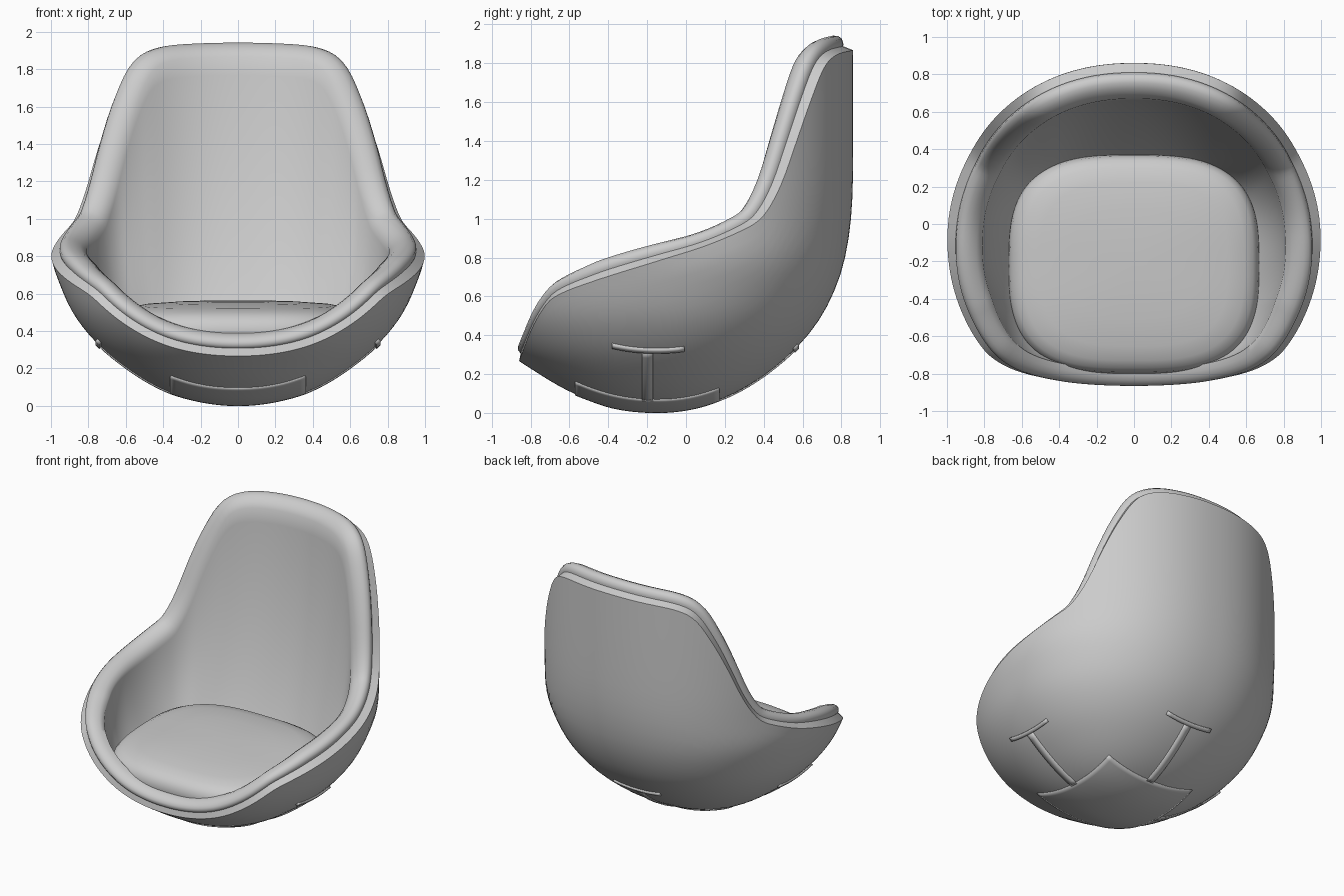
import bpy, bmesh
from math import sin, cos, pi, sqrt, radians
from mathutils import Vector

if "Cube" in bpy.data.objects:
    bpy.data.objects.remove(bpy.data.objects["Cube"])

COLS, ROWS = 192, 26
YC, Z0 = -0.15, 0.006
N_FRONT, N_BACK = 2.12, 2.17

# Bowl levels: height, half width, front y, back y
LEVELS = [(0, 0, -.15, -.15), (.02, .20, -.36, .04), (.06, .35, -.49, .17),
          (.10, .44, -.59, .26), (.20, .60, -.765, .42), (.33, .755, -.95, .57),
          (.48, .875, -1.07, .69), (.65, .955, -1.13, .775), (.80, 1.0, -1.15, .82),
          (1.0, 1.0, -1.15, .85), (1.25, 1.0, -1.15, .86), (2.1, 1.0, -1.15, .86)]
# Rim height seen from the side: y, z
RIM = [(-.86, .265), (-.80, .42), (-.74, .53), (-.68, .595), (-.5, .67), (-.12, .79),
       (.10, .86), (.29, .94), (.38, .995), (.44, 1.075), (.5, 1.2), (.57, 1.4),
       (.64, 1.6), (.71, 1.775), (.77, 1.84), (.87, 1.87)]


def interp(pts, x):
    """Smooth interpolation through a table of (x, value) points."""
    if x <= pts[0][0]:
        return pts[0][1]
    if x >= pts[-1][0]:
        return pts[-1][1]
    i = next(k for k in range(len(pts) - 1) if x <= pts[k + 1][0])

    def slope(k):
        a, b = pts[max(k - 1, 0)], pts[min(k + 1, len(pts) - 1)]
        return (b[1] - a[1]) / (b[0] - a[0])
    (x0, y0), (x1, y1) = pts[i], pts[i + 1]
    h = x1 - x0
    t = (x - x0) / h
    return ((2*t**3 - 3*t*t + 1) * y0 + (t**3 - 2*t*t + t) * h * slope(i)
            + (3*t*t - 2*t**3) * y1 + (t**3 - t*t) * h * slope(i + 1))


TABLES = [[(sqrt(l[0]), l[k]) for l in LEVELS] for k in (1, 2, 3)]


def power(v, n):
    return (abs(v) ** (2 / n)) * (1 if v >= 0 else -1)


def section(z):
    s = sqrt(max(z - Z0, 0))
    return [interp(t, s) for t in TABLES]


def bowl(th, z):
    a, f, b = section(z)
    n = N_BACK if sin(th) > 0 else N_FRONT
    c, s = power(cos(th), n), power(sin(th), n)
    return Vector((a * c, YC + s * ((b - YC) if s > 0 else (YC - f)), z))


def bisect(fn, lo, hi):
    for _ in range(26):
        m = (lo + hi) / 2
        lo, hi = (m, hi) if fn(m) < 0 else (lo, m)
    return (lo + hi) / 2


def finish(name, bm, angle=40):
    bmesh.ops.recalc_face_normals(bm, faces=bm.faces)
    me = bpy.data.meshes.new(name)
    bm.to_mesh(me)
    bm.free()
    ob = bpy.data.objects.new(name, me)
    bpy.context.collection.objects.link(ob)
    bpy.ops.object.select_all(action='DESELECT')
    ob.select_set(True)
    bpy.context.view_layer.objects.active = ob
    bpy.ops.object.shade_smooth_by_angle(angle=radians(angle))
    return ob


def loft(name, rings, cap_first=None, cap_last=None, angle=40):
    """Skin closed rings, with optional pole points at the ends."""
    bm = bmesh.new()
    vs = [[bm.verts.new(p) for p in r] for r in rings]
    n = len(rings[0])
    for r0, r1 in zip(vs, vs[1:]):
        for i in range(n):
            j = (i + 1) % n
            bm.faces.new((r0[i], r0[j], r1[j], r1[i]))
    for ring, cap in ((vs[0], cap_first), (vs[-1], cap_last)):
        if cap:
            c = bm.verts.new(cap)
            for i in range(n):
                bm.faces.new((ring[i], ring[(i + 1) % n], c))
    return finish(name, bm, angle)


# Rim curve with its local inward and upward directions
ths = [2 * pi * i / COLS for i in range(COLS)]
tops = [bisect(lambda z, t=t: z - interp(RIM, bowl(t, z).y), Z0, 2.0) for t in ths]
rim = [bowl(t, z) for t, z in zip(ths, tops)]
inward, up = [], []
for i, t in enumerate(ths):
    T = (rim[(i + 1) % COLS] - rim[i - 1]).normalized()
    M = bowl(t, tops[i]) - bowl(t, tops[i] - .02)
    nrm = T.cross(M).normalized()
    inward.append(-nrm)
    up.append(nrm.cross(T).normalized() * (1 if nrm.cross(T).dot(M) > 0 else -1))


def rim_ring(d, h, front_d=1.0, front_h=1.0, back_h=1.0):
    out = []
    for p, a, u in zip(rim, inward, up):
        k = min(max((-.45 - p.y) / .4, 0), 1)
        b = min(max((p.y - .45) / .35, 0), 1)
        out.append(p + a * d * (1 + k * (front_d - 1))
                   + u * h * (1 + k * (front_h - 1) + b * (back_h - 1)))
    return out


# Outer shell with a bevelled lip
rings = []
for r in range(1, ROWS + 1):
    rings.append([bowl(t, Z0 + (z - Z0) * (r / ROWS) ** 2) for t, z in zip(ths, tops)])
rings += [rim_ring(.055, .022), rim_ring(.085, -.03)]
loft("shell", rings, cap_first=(0, YC, Z0), angle=35)


# Padded lining: rolled edge, then walls falling to the seat
def seat_ring(s, z, tilt=0.0):
    pts = []
    for t in ths:
        y = -.215 + .585 * s * power(sin(t), 3.0)
        pts.append(Vector((.67 * s * power(cos(t), 3.0), y, z + tilt * (y + .2))))
    return pts


ROLL = [(.055, -.01), (.05, .028), (.057, .052), (.078, .066), (.105, .067),
        (.135, .056), (.165, .034), (.19, 0)]
rings = [rim_ring(d, h, .78, .7, 1.12) for d, h in ROLL]
edge, base = rings[-1], seat_ring(.95, .36)
for k in range(1, 19):
    t = k / 18
    ring = []
    for q, b in zip(edge, base):
        c = q.lerp(b, .2)
        c.z = b.z + .4 * (q.z - b.z)
        ring.append(q * (1 - t) ** 2 + c * 2 * t * (1 - t) + b * t * t)
    rings.append(ring)
loft("lining", rings, cap_last=(0, -.2, .36), angle=60)

# Seat cushion
PILLOW = [(.90, .32), (.97, .36), (1, .42), (.985, .465), (.95, .495), (.88, .52),
          (.75, .538), (.5, .552), (.25, .558)]
loft("seat_cushion", [seat_ring(s, z, .04) for s, z in PILLOW],
     cap_first=(0, -.2, .32), cap_last=(0, -.2, .56), angle=60)


# Underside fittings: thin patches wrapped onto the bowl
def under_z(x, y):
    def f(z):
        a, fr, b = section(z)
        ry, n = (b - YC, N_BACK) if y > YC else (YC - fr, N_FRONT)
        return 1 - abs(x / max(a, 1e-5)) ** n - abs((y - YC) / max(ry, 1e-5)) ** n
    return bisect(f, Z0, 1.0)


def patch(name, x0, x1, y0, y1, thick=.014):
    nx, ny = [max(2, int((b - a) / .03)) for a, b in ((x0, x1), (y0, y1))]
    bm = bmesh.new()
    g = []
    for i in range(nx + 1):
        x = x0 + (x1 - x0) * i / nx
        g.append([])
        for j in range(ny + 1):
            y = y0 + (y1 - y0) * j / ny
            g[i].append(bm.verts.new((x, y, under_z(x, y))))
    for i in range(nx):
        for j in range(ny):
            bm.faces.new((g[i][j], g[i + 1][j], g[i + 1][j + 1], g[i][j + 1]))
    ob = finish(name, bm, 40)
    m = ob.modifiers.new("thickness", 'SOLIDIFY')
    m.thickness, m.offset = thick, 0


patch("base_plate", -.36, .36, -.57, .17)
for side, s in (("right", 1), ("left", -1)):
    patch(side + "_arm", *sorted((s * .35, s * .735)), -.225, -.17)
    patch(side + "_arm_bar", *sorted((s * .733, s * .752)), -.38, -.01, .026)
patch("back_arm", -.027, .027, .16, .556)
patch("back_arm_bar", -.185, .185, .552, .572, .026)
